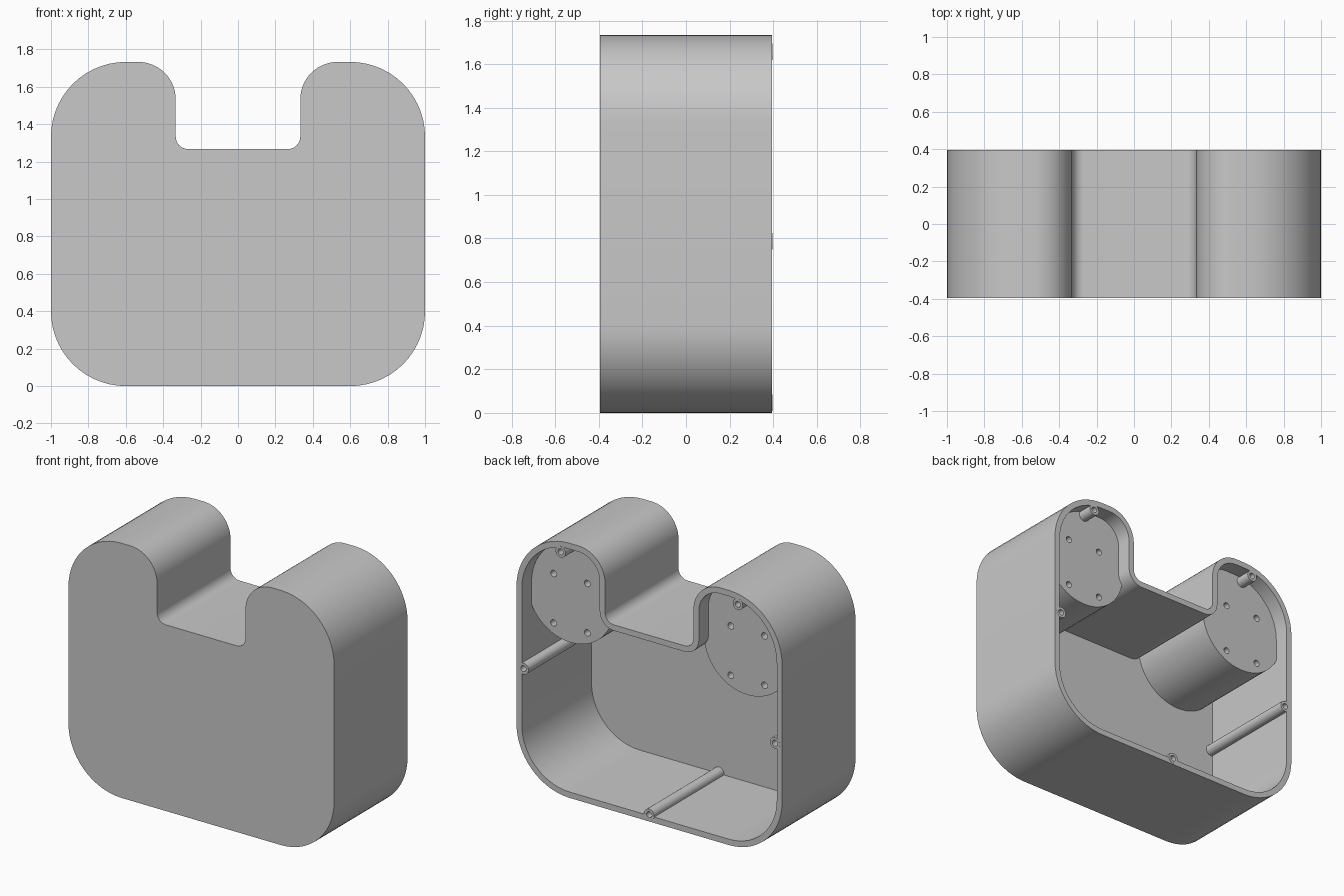
import bpy, bmesh, math
from mathutils import Vector

cube = bpy.data.objects.get("Cube")
if cube:
    bpy.data.objects.remove(cube, do_unlink=True)

FRONT, BACK, WALL = -0.395, 0.395, 0.04

grey = bpy.data.materials.new("plain_grey")
grey.use_nodes = True
colour = (0.58, 0.58, 0.58, 1)
grey.diffuse_color = colour
grey.node_tree.nodes["Principled BSDF"].inputs["Base Color"].default_value = colour


def rounded(corners, steps=14):
    """Outline in x and z with every corner (x, z, radius) turned into an arc."""
    out = []
    for i, (x, z, r) in enumerate(corners):
        p = Vector((x, z))
        a = (Vector(corners[i - 1][:2]) - p).normalized()
        b = (Vector(corners[(i + 1) % len(corners)][:2]) - p).normalized()
        half = a.angle(b) / 2
        centre = p + (a + b).normalized() * r / math.sin(half)
        start = p + a * r / math.tan(half) - centre
        end = p + b * r / math.tan(half) - centre
        sweep = start.angle_signed(end)
        for k in range(steps + 1):
            t = -sweep * k / steps
            out.append((centre.x + start.x * math.cos(t) - start.y * math.sin(t),
                        centre.y + start.x * math.sin(t) + start.y * math.cos(t)))
    return out


def circle(x, z, r, n=24):
    return [(x + r * math.cos(math.tau * i / n), z + r * math.sin(math.tau * i / n))
            for i in range(n)]


def prism(name, outline, y0, y1):
    """Extrude an outline along y."""
    bm = bmesh.new()
    face = bm.faces.new([bm.verts.new((x, y0, z)) for x, z in outline])
    ext = bmesh.ops.extrude_face_region(bm, geom=[face], use_keep_orig=True)
    bmesh.ops.translate(bm, vec=(0, y1 - y0, 0),
                        verts=[g for g in ext["geom"] if isinstance(g, bmesh.types.BMVert)])
    bmesh.ops.recalc_face_normals(bm, faces=bm.faces)
    mesh = bpy.data.meshes.new(name)
    bm.to_mesh(mesh)
    bm.free()
    mesh.materials.append(grey)
    obj = bpy.data.objects.new(name, mesh)
    bpy.context.collection.objects.link(obj)
    return obj


def activate(obj):
    bpy.ops.object.select_all(action="DESELECT")
    obj.select_set(True)
    bpy.context.view_layer.objects.active = obj


def cut(obj, outline, y0, y1):
    """Subtract an extruded outline from an object."""
    cutter = prism("cutter", outline, y0, y1)
    cutter.hide_render = True
    mod = obj.modifiers.new("cut", "BOOLEAN")
    mod.operation, mod.solver, mod.object = "DIFFERENCE", "EXACT", cutter
    activate(obj)
    bpy.ops.object.modifier_apply(modifier=mod.name)
    bpy.data.objects.remove(cutter, do_unlink=True)


def body_outline(t):
    """Notched outline, inset by t."""
    right = [(1 - t, t, 0.4 - t), (1 - t, 1.733 - t, 0.4 - t),
             (0.333 + t, 1.733 - t, 0.2 - t), (0.333 + t, 1.267 - t, 0.067 + t)]
    return rounded(right + [(-x, z, r) for x, z, r in reversed(right)])


# Open-backed housing
housing = prism("housing", body_outline(0), FRONT, BACK)
cut(housing, body_outline(WALL), FRONT + WALL, BACK + 0.1)
parts = [housing]

# Mounting pillars in the two lobes, each with four screw holes
PAD = BACK - 0.105
for side, s in (("left", 1), ("right", -1)):
    shape = rounded([(0.995, 1.0, 0.326), (0.995, 1.728, 0.395),
                     (0.338, 1.728, 0.195), (0.338, 1.0, 0.326)])
    pillar = prism(side + "_mounting_pillar", [(s * x, z) for x, z in shape],
                   FRONT + WALL / 2, PAD)
    for dx in (-0.127, 0.127):
        for dz in (-0.168, 0.168):
            cut(pillar, circle(s * 0.667 + dx, 1.267 + dz, 0.022), PAD - 0.1, PAD + 0.05)
    parts.append(pillar)

# Screw posts around the rim, with blind holes
posts = [("left_top", 0.667, 1.657, PAD - 0.02), ("right_top", -0.667, 1.657, PAD - 0.02),
         ("left_side", 0.947, 0.787, FRONT + 0.02), ("right_side", -0.947, 0.787, FRONT + 0.02),
         ("bottom", 0, 0.047, FRONT + 0.02)]
for name, x, z, y0 in posts:
    post = prism(name + "_screw_post", circle(x, z, 0.038), y0, BACK + 0.001)
    for obj in (post, housing):
        cut(obj, circle(x, z, 0.02), BACK - 0.09, BACK + 0.05)
    parts.append(post)

for obj in parts:
    activate(obj)
    bpy.ops.object.shade_smooth_by_angle(angle=math.radians(30))
